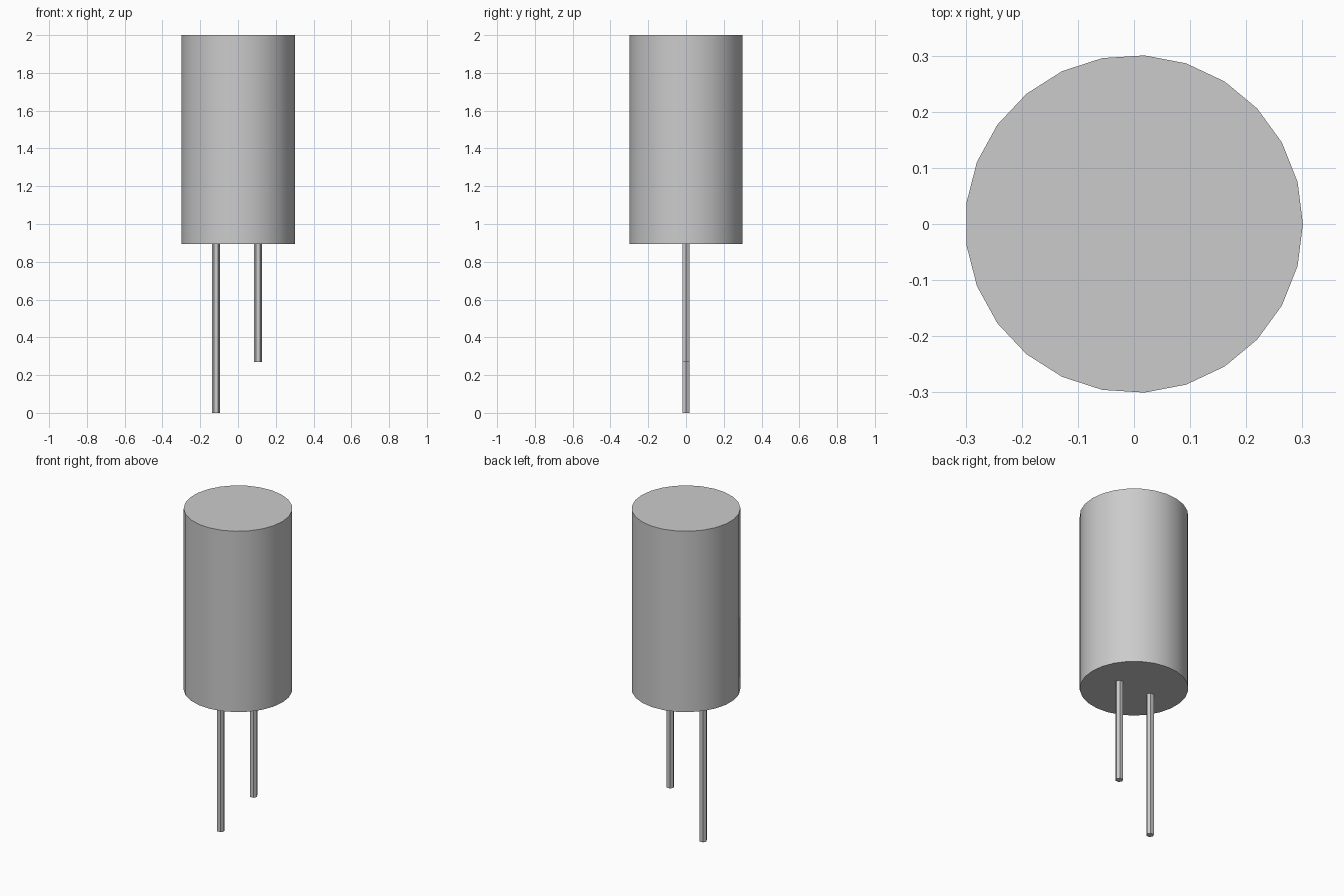
import bpy
import math

cube = bpy.data.objects.get("Cube")
if cube:
    bpy.data.objects.remove(cube, do_unlink=True)

# Single plain grey for the whole component
grey = bpy.data.materials.new("light_grey")
grey.use_nodes = True
colour = (0.6, 0.6, 0.6, 1)
grey.diffuse_color = colour
grey.node_tree.nodes["Principled BSDF"].inputs["Base Color"].default_value = colour


def cylinder(name, sides, radius, x, bottom, top):
    """Upright capped cylinder with one corner pointing to +x."""
    bpy.ops.mesh.primitive_cylinder_add(
        vertices=sides, radius=radius, depth=top - bottom,
        location=(x, 0, (bottom + top) / 2), rotation=(0, 0, -math.pi / 2))
    obj = bpy.context.object
    obj.name = name
    obj.data.materials.append(grey)
    bpy.ops.object.shade_smooth_by_angle(angle=math.radians(30))
    return obj


BODY_BOTTOM = 0.895

# Can-shaped body
cylinder("body", 25, 0.301, 0, BODY_BOTTOM, 2.0)

# Two thin wire leads, one longer than the other
cylinder("long_lead", 6, 0.022, -0.116, 0, BODY_BOTTOM)
cylinder("short_lead", 6, 0.022, 0.106, 0.27, BODY_BOTTOM)
